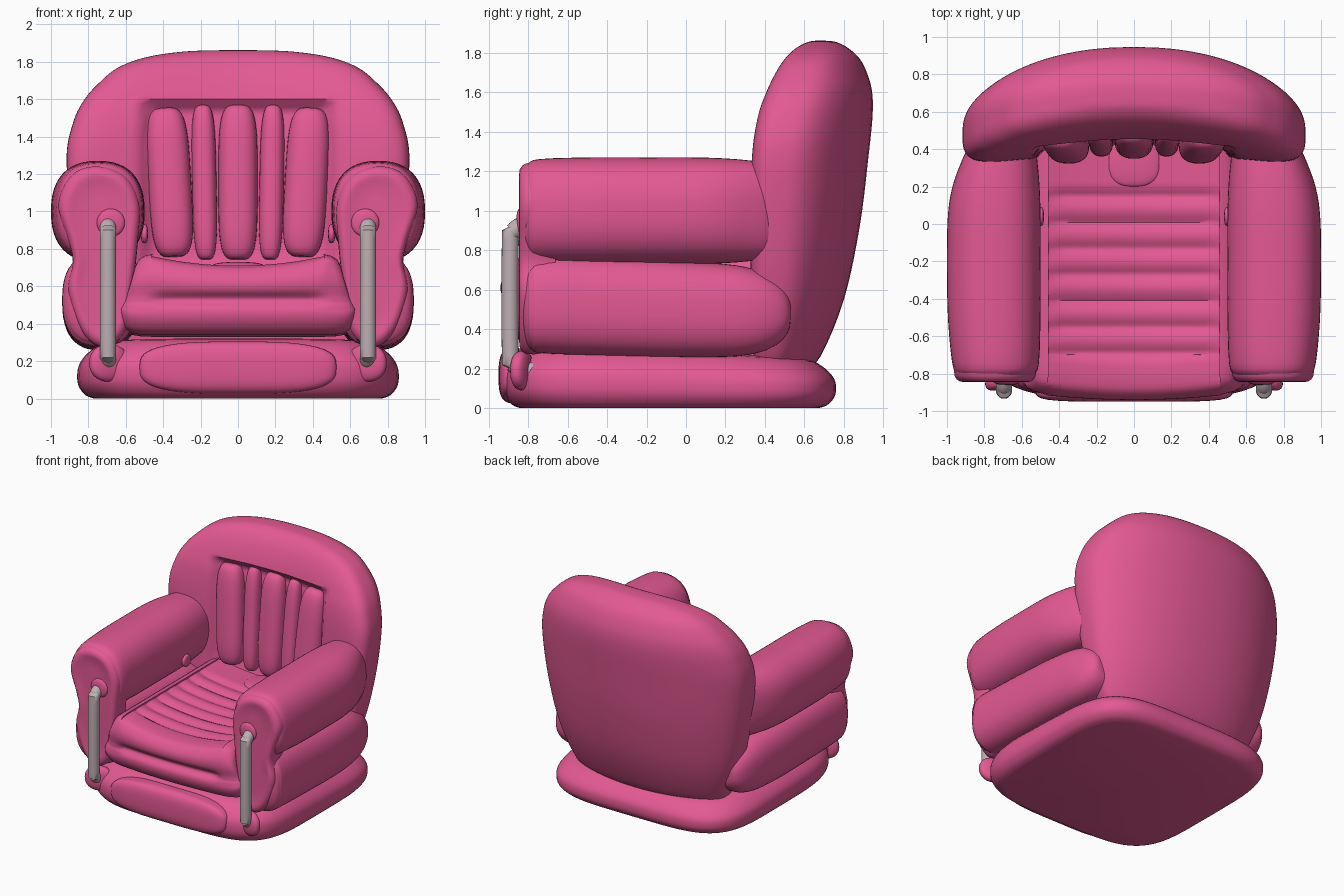
import bpy, bmesh, math
from mathutils import Vector, Euler

if "Cube" in bpy.data.objects:
    bpy.data.objects.remove(bpy.data.objects["Cube"])


def material(name, rgb):
    m = bpy.data.materials.new(name)
    m.diffuse_color = (*rgb, 1)
    m.use_nodes = True
    m.node_tree.nodes["Principled BSDF"].inputs["Base Color"].default_value = m.diffuse_color
    return m


PINK = material("pink vinyl", (0.77, 0.10, 0.29))
GREY = material("handle grey", (0.52, 0.43, 0.46))


def spow(v, e):
    return math.copysign(abs(v) ** e, v)


def superellipse(rx, ry, n, count=48):
    """Points of a rounded-rectangle-like ring; larger n is squarer."""
    angs = [2 * math.pi * i / count for i in range(count)]
    return [(rx * spow(math.cos(a), 2 / n), ry * spow(math.sin(a), 2 / n)) for a in angs]


def catmull(rows, steps, closed=False):
    """Smoothly interpolate a list of equal-length tuples."""
    n, out = len(rows), []
    get = (lambda i: rows[i % n]) if closed else (lambda i: rows[min(max(i, 0), n - 1)])
    for i in range(n if closed else n - 1):
        for k in range(steps):
            t = k / steps
            out.append(tuple(
                0.5 * (2 * b + (c - a) * t + (2 * a - 5 * b + 4 * c - d) * t * t + (3 * b - a - 3 * c + d) * t ** 3)
                for a, b, c, d in zip(get(i - 1), get(i), get(i + 1), get(i + 2))))
    return out if closed else out + [rows[-1]]


def loft(name, rings, mat=PINK, angle=50):
    """Skin a list of closed rings and cap both ends."""
    bm = bmesh.new()
    vr = [[bm.verts.new(p) for p in r] for r in rings]
    n = len(vr[0])
    for a, b in zip(vr, vr[1:]):
        for i in range(n):
            j = (i + 1) % n
            bm.faces.new((a[i], a[j], b[j], b[i]))
    bm.faces.new(vr[0])
    bm.faces.new(vr[-1])
    bmesh.ops.recalc_face_normals(bm, faces=bm.faces)
    me = bpy.data.meshes.new(name)
    bm.to_mesh(me)
    bm.free()
    me.shade_smooth()
    me.set_sharp_from_angle(angle=math.radians(angle))
    me.materials.append(mat)
    ob = bpy.data.objects.new(name, me)
    bpy.context.collection.objects.link(ob)
    return ob


def pillow(name, loc, half, n=2.4, m=4, rot=(0, 0, 0)):
    """Superellipsoid: n rounds the plan section, m rounds the ends."""
    rings = []
    for i in range(1, 24):
        a = -math.pi / 2 + math.pi * i / 24
        s, z = math.cos(a) ** (2 / m), half[2] * spow(math.sin(a), 2 / m)
        rings.append([(x * s, y * s, z) for x, y in superellipse(half[0], half[1], n, 32)])
    ob = loft(name, rings)
    ob.location, ob.rotation_euler = loc, Euler(rot)
    return ob


# base: flat-bottomed inflated slab, lower at the rear
rows = catmull([(0, .09), (.02, .045), (.07, .01), (.13, 0), (.2, .01), (.27, .06), (.32, .14), (.335, .3)], 3)
rings = []
for z, inset in rows:
    ring = superellipse(.86 - inset, .845 - inset, 4.4, 72)
    rings.append([(x, y - .085, z * (1 - .25 * (y + .84) / 1.68)) for x, y in ring])
loft("base", rings)

# base front pad
pillow("base_front_pad", (0, -.87, .165), (.53, .08, .14), 5, 3)

# backrest: horizontal bent sections (z, half width, front y, rear y)
rows = catmull([
    (.2, .6, .40, .60), (.26, .68, .38, .68), (.55, .8, .38, .80), (.92, .88, .39, .88),
    (1.28, .917, .405, .925), (1.48, .88, .425, .945), (1.6, .82, .455, .943), (1.69, .74, .485, .92),
    (1.77, .64, .525, .88), (1.825, .49, .57, .82), (1.855, .29, .62, .76), (1.862, .1, .66, .70)], 5)
rings = []
for z, w, f, r in rows:
    ring = []
    for x, y in superellipse(w, (r - f) / 2, 3.1, 120):
        yy = y + (f + r) / 2 - .19 * (x / .917) ** 2
        if y < 0:  # recessed panel behind the ribs
            d = max(abs(x) / .53, abs(z - 1.13) / .47)
            yy += .07 * min(1, max(0, (1 - d) / .14))
        ring.append((x, yy, z))
    rings.append(ring)
loft("backrest", rings)

# backrest ribs (x, half width, depth, half height, roll)
for x, w, d, h, roll in [(0, .105, .1, .415, 0), (-.18, .065, .08, .415, -.02), (.18, .065, .08, .415, .02),
                         (-.365, .115, .1, .4, -.06), (.365, .115, .1, .4, .06)]:
    pillow("backrest_rib", (x, .468 - .2 * x * x, 1.155), (w, d, h), 2.5, 4, (-.09, roll, 0))

# seat cushion: side profile with ribs on top and a grooved front, lofted across x
front = catmull([(-.80, .34), (-.88, .36), (-.925, .42), (-.93, .48), (-.895, .53),
                 (-.935, .58), (-.935, .64), (-.89, .695), (-.82, .71)], 4)
seat_top = [(-.8 + 1.3 * i / 90, .71) for i in range(1, 91)]
profile = [(.5, .34), (-.2, .33)] + front + seat_top
half_x = [(.625, 1), (.62, .7), (.605, .4), (.57, .15), (.52, .03)]
xs = [(-x, k) for x, k in half_x] + [(-.46 + .04 * i, 0) for i in range(24)] + [(x, k) for x, k in reversed(half_x)]
rings = []
for x, k in xs:
    ring = []
    for y, z in profile:
        fade = min(1, max(0, (.47 - abs(x)) / .06))
        xx = x * (1 - .12 * max(0, z - .45) / .26) if abs(x) > .5 else x
        if z > .55:
            z += .065 * min(1, (x / .52) ** 2) * min(1, (z - .55) / .15)
        if -.76 < y < .22 and z > .7:
            z -= fade * .024 * (1 - abs(math.cos(math.pi * (y + .76) / .14)))
        if y < -.7 and .48 < z < .58:  # groove fades toward the sides
            y -= .03 * (1 - fade) * (1 - abs(z - .53) / .05)
        yy = y + .04 * (x / .6) ** 2 if y < -.7 else y
        ring.append((xx, -.2 + (yy + .2) * (1 - .07 * k), .53 + (z - .53) * (1 - .35 * k)))
    rings.append(ring)
loft("seat_cushion", rings)
pillow("seat_rear_tab", (0, .33, .705), (.14, .13, .025), 2.6, 2.5)

# arms, mirrored left and right
panel = catmull([(.75, 1.245), (.89, 1.2), (.965, 1.04), (.91, .85), (.885, .73), (.91, .57), (.84, .36),
                 (.72, .27), (.6, .36), (.56, .6), (.535, .82), (.525, 1.04), (.6, 1.19)], 5, True)
for s, side in ((-1, "left"), (1, "right")):
    # arm roll (y, inset, outer taper)
    rows = catmull([(-.83, .12, .02), (-.825, .07, .025), (-.80, .03, .025), (-.74, .008, .02), (-.5, 0, .005),
                    (-.2, 0, 0), (.05, 0, .005), (.2, .005, .025), (.32, .015, .06), (.42, .03, .1),
                    (.5, .07, .14)], 3)
    loft(side + "_arm_roll", [[(s * (.75 + x * (1 - t / .25 * (x > 0))), y, 1.0 + z) for x, z in
                               superellipse(.25 - i, .27 - i, 2.4)] for y, i, t in rows])
    # lower arm tube with rounded rear end
    rows = catmull([(-.825, .10), (-.81, .05), (-.78, .015), (-.7, 0), (-.2, .003), (.2, .015),
                    (.36, .04), (.45, .08), (.50, .125), (.525, .175), (.53, .225)], 4)
    loft(side + "_lower_arm", [[(s * (.74 - .05 * max(0, y) + x), y, .53 - .035 * (y + .8) + z) for x, z in
                                superellipse(.2 - i * .6, .25 - i, 2.5)] for y, i in rows])
    # arm front panel
    rows = [(-.66, .88), (-.72, .96), (-.77, .99), (-.81, .98), (-.83, .93), (-.842, .85), (-.845, .75),
            (-.838, .66), (-.838, .3)]
    loft(side + "_arm_front", [[(s * (.73 + (x - .73) * k), y, .78 + (z - .78) * (.5 + .5 * k))
                                for x, z in panel] for y, k in rows])
    # handle sockets and inner valve
    pillow(side + "_upper_socket", (s * .68, -.835, .94), (.075, .075, .025), 2, 2.5, (math.pi / 2, 0, 0))
    pillow(side + "_lower_socket", (s * .69, -.83, .19), (.11, .1, .045), 2.2, 2.5, (math.pi / 2, 0, -s * .35))
    pillow(side + "_valve", (s * .5, .04, .88), (.05, .05, .018), 2, 3, (0, math.pi / 2, 0))
    # handle: bent tube
    pts = catmull([(-.76, .93), (-.81, .93), (-.85, .918), (-.878, .89), (-.89, .85), (-.89, .27),
                   (-.878, .23), (-.85, .202), (-.81, .19), (-.76, .19)], 4)
    rings = []
    for i, p in enumerate(pts):
        a, b = pts[max(i - 1, 0)], pts[min(i + 1, len(pts) - 1)]
        d = Vector((0, b[0] - a[0], b[1] - a[1])).normalized()
        side_v = Vector((1, 0, 0))
        up = d.cross(side_v)
        c = Vector((s * .695, p[0], p[1]))
        rings.append([c + side_v * x + up * y for x, y in superellipse(.043, .043, 2, 20)])
    loft(side + "_handle", rings, GREY)
